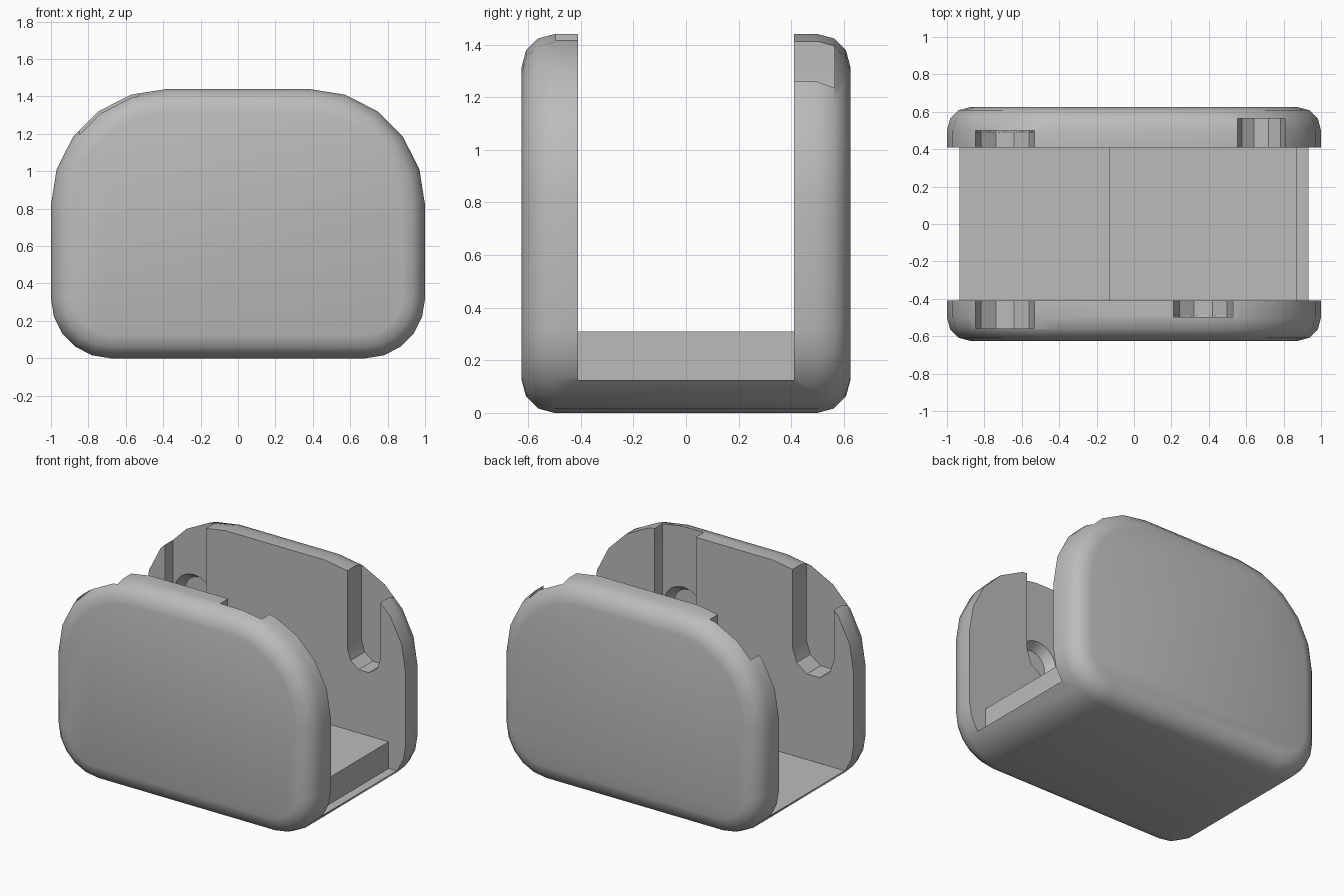
import bpy, bmesh
from math import sin, cos, pi, radians

cube = bpy.data.objects.get("Cube")
if cube:
    bpy.data.objects.remove(cube, do_unlink=True)

GRAY = (0.5, 0.5, 0.5, 1)
mat = bpy.data.materials.new("plain_gray")
mat.use_nodes = True
mat.diffuse_color = GRAY
mat.node_tree.nodes["Principled BSDF"].inputs["Base Color"].default_value = GRAY


def loft(name, rings):
    """Skin matching closed rings of points and cap both ends."""
    bm = bmesh.new()
    loops = [[bm.verts.new(p) for p in ring] for ring in rings]
    n = len(loops[0])
    for a, b in zip(loops, loops[1:]):
        for i in range(n):
            j = (i + 1) % n
            bm.faces.new((a[i], a[j], b[j], b[i]))
    bm.faces.new(loops[0])
    bm.faces.new(loops[-1])
    bmesh.ops.recalc_face_normals(bm, faces=bm.faces)
    mesh = bpy.data.meshes.new(name)
    bm.to_mesh(mesh)
    bm.free()
    mesh.materials.append(mat)
    obj = bpy.data.objects.new(name, mesh)
    bpy.context.collection.objects.link(obj)
    return obj


def box(name, x0, x1, y0, y1, z0, z1):
    return loft(name, [[(x0, y, z0), (x1, y, z0), (x1, y, z1), (x0, y, z1)]
                       for y in (y0, y1)])


def cut(target, cutter):
    cutter.hide_render = True
    mod = target.modifiers.new("cut", 'BOOLEAN')
    mod.operation, mod.solver, mod.object = 'DIFFERENCE', 'EXACT', cutter
    bpy.ops.object.select_all(action='DESELECT')
    bpy.context.view_layer.objects.active = target
    target.select_set(True)
    bpy.ops.object.modifier_apply(modifier=mod.name)
    bpy.data.objects.remove(cutter, do_unlink=True)


# Body outline: small lower corners, large upper corners
HEIGHT, LOW, HIGH, EDGE, STEPS = 1.44, 0.32, 0.62, 0.125, 5


def outline(y, inset):
    corners = [(1, LOW, LOW, -90), (1, HEIGHT - HIGH, HIGH, 0),
               (-1, HEIGHT - HIGH, HIGH, 90), (-1, LOW, LOW, 180)]
    pts = []
    for side, cz, r, start in corners:
        for i in range(STEPS + 1):
            a = radians(start + 90 * i / STEPS)
            pts.append((side * (1 - r) + (r - inset) * cos(a), y,
                        cz + (r - inset) * sin(a)))
    return pts


profile = [(0.5 + EDGE * sin(a), EDGE * (1 - cos(a)))
           for a in (0, pi / 6, pi / 3, pi / 2)]
rings = [outline(-y, d) for y, d in reversed(profile)] + [outline(y, d) for y, d in profile]
body = loft("housing", rings)

# Open channel between the two side walls
WALL = 0.41
cut(body, box("channel_cutter", -2, 2, -WALL, WALL, 0.125, 2))

# Round-bottomed slots on the inner wall faces: x, side, radius, depth, deeper socket
SLOT_Z = 0.87
slots = [(-0.69, 1, 0.158, 0.5, True), (0.68, 1, 0.127, 0.565, False),
         (-0.69, -1, 0.158, 0.56, False), (0.37, -1, 0.158, 0.497, True)]
for x, side, r, depth, socket in slots:
    arc = [(x + r * cos(a), SLOT_Z + r * sin(a))
           for a in (pi + pi * i / 5 for i in range(6))]
    shape = arc + [(x + r, 2), (x - r, 2)]
    cut(body, loft("slot_cutter", [[(px, side * y, pz) for px, pz in shape]
                                   for y in (0.3, depth)]))
    if socket:
        cone = [(depth - 0.01, r - 0.002), (depth + 0.06, r - 0.05)]
        cut(body, loft("socket_cutter", [
            [(x + q * cos(pi * i / 10), side * y, SLOT_Z + q * sin(pi * i / 10))
             for i in range(20)] for y, q in cone]))

# Raised step on the channel floor
step = box("floor_block", -0.13, 0.87, -WALL, WALL, 0.12, 0.31)

for obj in (body, step):
    bpy.ops.object.select_all(action='DESELECT')
    bpy.context.view_layer.objects.active = obj
    obj.select_set(True)
    bpy.ops.object.shade_smooth_by_angle(angle=radians(33))
